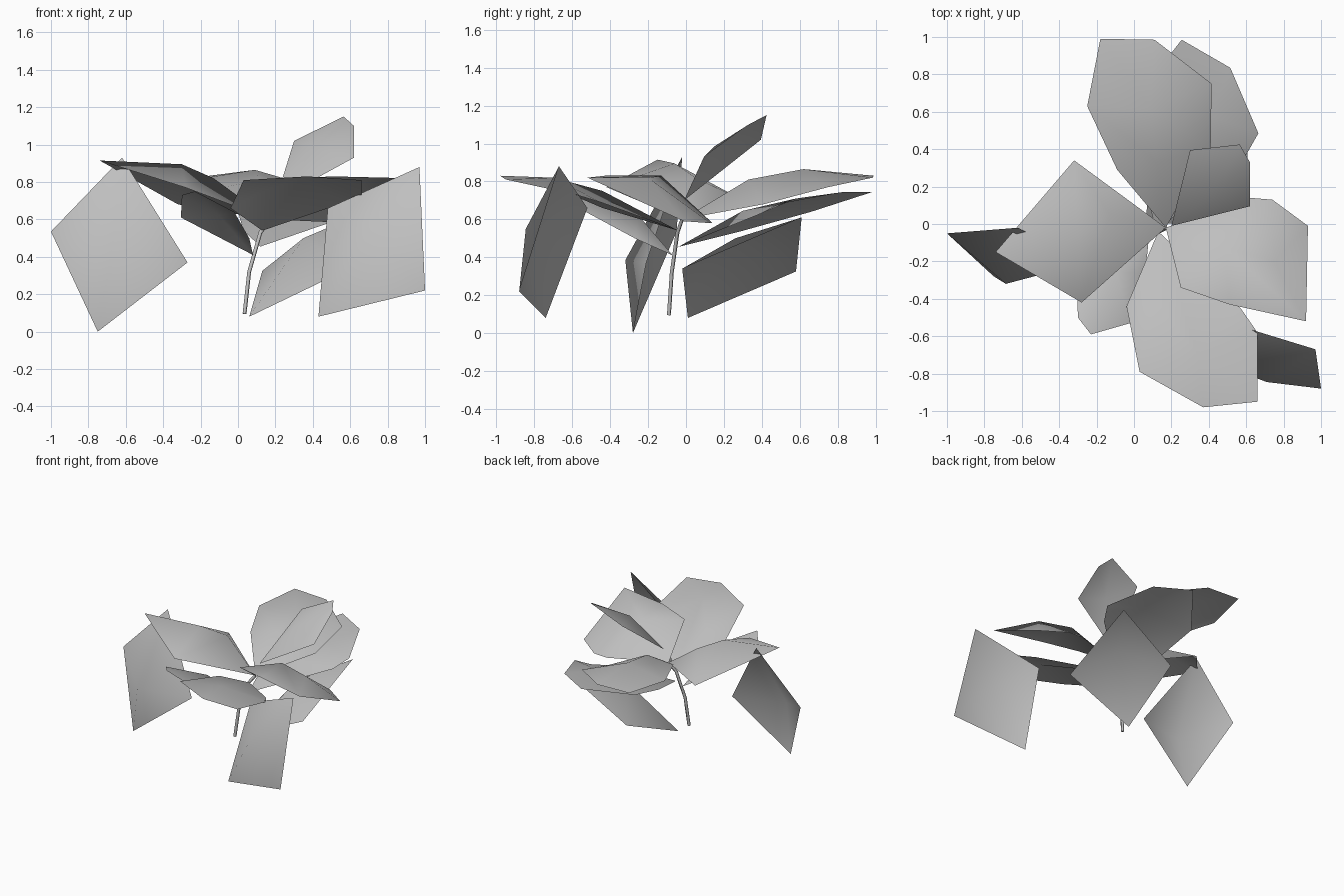
import bpy
import bmesh
from mathutils import Vector

cube = bpy.data.objects.get("Cube")
if cube:
    bpy.data.objects.remove(cube, do_unlink=True)


def make_material(name, value):
    material = bpy.data.materials.new(name)
    material.use_nodes = True
    colour = (value, value, value, 1)
    material.diffuse_color = colour
    material.node_tree.nodes["Principled BSDF"].inputs["Base Color"].default_value = colour
    return material


grey = make_material("plain grey", 0.52)


def make_leaf(name, outline, ridge):
    """Thin bent sheet: the outline is fanned to its nearest ridge point."""
    bm = bmesh.new()
    rim = [bm.verts.new(point) for point in outline]
    spine = [bm.verts.new(point) for point in ridge]

    def nearest(vert):
        return min(spine, key=lambda s: (s.co - vert.co).length)

    for index, vert in enumerate(rim):
        following = rim[(index + 1) % len(rim)]
        here, there = nearest(vert), nearest(following)
        bm.faces.new((vert, following, here))
        if here is not there:
            bm.faces.new((following, there, here))

    # Turn the upper side of the leaf outwards
    bm.normal_update()
    facing = sum((f.normal * f.calc_area() for f in bm.faces), Vector())
    if facing.z < 0:
        bmesh.ops.reverse_faces(bm, faces=bm.faces[:])
    for face in bm.faces:
        face.smooth = True

    mesh = bpy.data.meshes.new(name)
    bm.to_mesh(mesh)
    bm.free()
    mesh.materials.append(grey)
    leaf = bpy.data.objects.new(name, mesh)
    bpy.context.collection.objects.link(leaf)
    return leaf


def make_stem(name, path, radius):
    """Thin faceted tube along a path."""
    curve = bpy.data.curves.new(name, "CURVE")
    curve.dimensions = "3D"
    curve.bevel_depth = radius
    curve.bevel_resolution = 0
    curve.use_fill_caps = True
    spline = curve.splines.new("POLY")
    spline.points.add(len(path) - 1)
    for point, position in zip(spline.points, path):
        point.co = (*position, 1)
    curve.materials.append(grey)
    stem = bpy.data.objects.new(name, curve)
    bpy.context.collection.objects.link(stem)
    return stem


# Where the upper leaves meet the stem
crown = (.17, -.02, .6)

# Upper leaves growing from the crown
make_leaf("front_leaf",
          [(.13, -.04, .54), (-.04, -.44, .66), (.03, -.79, .81), (.37, -.98, .83),
           (.66, -.95, .81), (.66, -.58, .73), (.57, -.45, .69)],
          [(.14, -.44, .75), (.34, -.7, .82)])
make_leaf("left_leaf",
          [crown, (.25, -.34, .81), (.51, -.43, .83), (.92, -.52, .82),
           (.93, -.01, .59), (.74, .13, .58), (.62, .14, .58)],
          [(.49, -.13, .83), (.75, -.2, .82)])
make_leaf("right_leaf",
          [crown, (-.28, -.42, .77), (-.74, -.15, .915), (-.32, .34, .68)],
          [(-.13, .05, .82), (-.3, -.06, .895)])
make_leaf("back_leaf",
          [crown, (-.09, .29, .77), (-.25, .63, .81), (-.18, .99, .83),
           (.11, .985, .82), (.415, .75, .77), (.41, .41, .68)],
          [(.12, .33, .81), (.09, .62, .865)])
make_leaf("raised_leaf",
          [(.2, -.01, .7), (.3, .395, 1.02), (.565, .425, 1.15),
           (.62, .33, 1.1), (.62, .095, .93)],
          [(.4, .15, .985)])

# Lower leaves tucked beneath the crown
make_leaf("lower_back_leaf",
          [(.12, -.04, .455), (.03, .3, .54), (0, .66, .64), (.255, .985, .745),
           (.515, .835, .745), (.665, .485, .68), (.6, .37, .62)],
          [(.35, .3, .645), (.4, .58, .71)])
make_leaf("lower_front_leaf",
          [(.08, -.07, .41), (-.305, -.28, .61), (-.3, -.5, .73),
           (-.23, -.59, .75), (-.02, -.53, .64), (.06, -.27, .5)],
          [(-.1, -.25, .62)])

# Drooping outer leaves
make_leaf("drooping_front_leaf",
          [(.97, -.67, .88), (1, -.88, .22), (.43, -.74, .08), (.48, -.52, .66)],
          [(.71, -.845, .55)])
make_leaf("drooping_right_leaf",
          [(-.62, -.02, .93), (-1, -.05, .535), (-.75, -.28, 0), (-.27, -.21, .37)],
          [(-.685, -.32, .385)])
make_leaf("drooping_back_leaf",
          [(.06, .01, .08), (.6, -.02, .34), (.61, .61, .61), (.13, .58, .325)],
          [(.35, .26, .5)])

# Bent stem
make_stem("stem", [(.035, -.09, .095), (.06, -.075, .32), (.12, -.045, .53), crown], .012)
